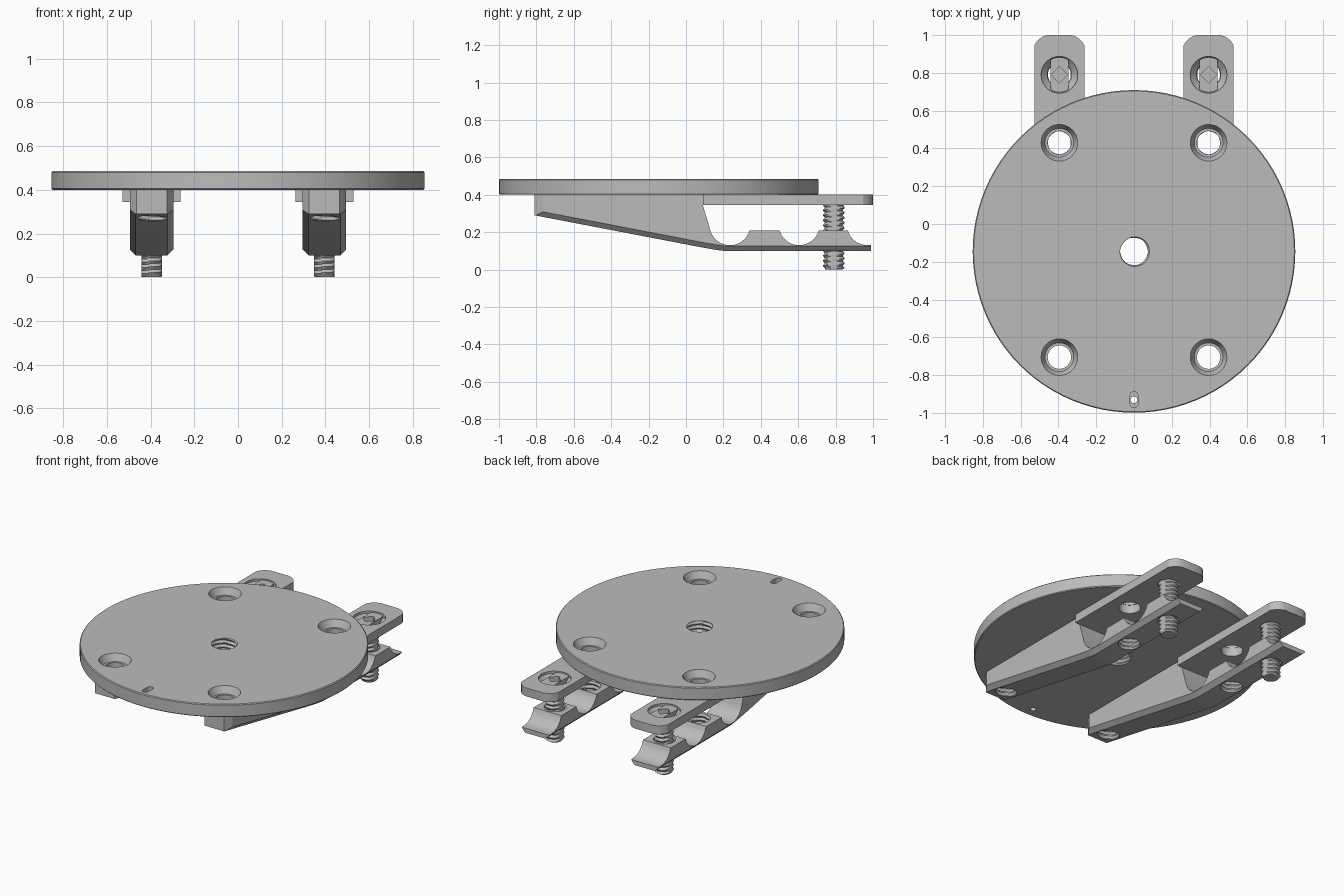
import bpy, bmesh, math

if "Cube" in bpy.data.objects:
    bpy.data.objects.remove(bpy.data.objects["Cube"])

grey = bpy.data.materials.new("plain grey")
grey.use_nodes = True
grey.diffuse_color = (0.5, 0.5, 0.5, 1)
grey.node_tree.nodes["Principled BSDF"].inputs["Base Color"].default_value = (0.5, 0.5, 0.5, 1)

PITCH = 0.027
ARM_X = 0.395
DISC_Y = -0.145


def make(name, bm):
    bmesh.ops.recalc_face_normals(bm, faces=bm.faces)
    mesh = bpy.data.meshes.new(name)
    bm.to_mesh(mesh)
    bm.free()
    mesh.materials.append(grey)
    ob = bpy.data.objects.new(name, mesh)
    bpy.context.collection.objects.link(ob)
    return ob


def prism(name, pts, axis, lo, hi, chamfer_count=0, chamfer=0.0):
    """Extrude an outline along x (points y, z) or z (points x, y)."""
    bm = bmesh.new()
    place = (lambda p, d: (d, *p)) if axis == "x" else (lambda p, d: (*p, d))
    sides = [[bm.verts.new(place(p, d)) for p in pts] for d in (lo, hi)]
    n = len(pts)
    bm.faces.new(sides[0])
    bm.faces.new(sides[1])
    for i in range(n):
        j = (i + 1) % n
        bm.faces.new((sides[0][i], sides[0][j], sides[1][j], sides[1][i]))
    if chamfer_count:
        bmesh.ops.recalc_face_normals(bm, faces=bm.faces)
        edges = [bm.edges.get((s[i], s[i + 1])) for s in sides for i in range(chamfer_count - 1)]
        bmesh.ops.bevel(bm, geom=edges, offset=chamfer, segments=1, affect="EDGES")
    return make(name, bm)


def lathe(name, x, y, rows, seg=32, flat=None):
    """Turn rows of (z, radius, thread depth) about a vertical axis."""
    bm = bmesh.new()
    rings = []
    for z, r, depth in rows:
        ring = []
        for i in range(seg):
            turn = i / seg
            rr = r + depth * abs(((z / PITCH - turn) % 1) * 2 - 1)
            px = rr * math.cos(turn * math.tau)
            if flat:
                px = max(-flat, min(flat, px))
            ring.append(bm.verts.new((x + px, y + rr * math.sin(turn * math.tau), z)))
        rings.append(ring)
    bm.faces.new(rings[0])
    bm.faces.new(rings[-1])
    for a, b in zip(rings, rings[1:]):
        for i in range(seg):
            j = (i + 1) % seg
            bm.faces.new((a[i], a[j], b[j], b[i]))
    return make(name, bm)


def thread(z0, z1, r, depth):
    n = round((z1 - z0) / PITCH * 6)
    return [(z0 + (z1 - z0) * i / n, r, depth) for i in range(n + 1)]


def plain(z0, z1, r):
    return [(z0, r, 0), (z1, r, 0)]


def combine(ob, cutters, operation="DIFFERENCE"):
    for cutter in cutters:
        cutter.hide_render = True
        mod = ob.modifiers.new("shape", "BOOLEAN")
        mod.operation, mod.solver, mod.object = operation, "EXACT", cutter
        bpy.context.view_layer.objects.active = ob
        bpy.ops.object.modifier_apply(modifier=mod.name)
        bpy.data.objects.remove(cutter)


def smooth(ob, angle=30):
    bpy.ops.object.select_all(action="DESELECT")
    ob.select_set(True)
    bpy.context.view_layer.objects.active = ob
    bpy.ops.object.shade_smooth_by_angle(angle=math.radians(angle))


def arc(cx, cy, r, start, end, steps):
    angles = [math.radians(start + (end - start) * i / steps) for i in range(steps + 1)]
    return [(cx + r * math.cos(a), cy + r * math.sin(a)) for a in angles]


# Round base disc with countersunk holes, a threaded centre and an index slot
disc = lathe("base_disc", 0, DISC_Y,
             [(0.4, 0.849, 0), (0.405, 0.854, 0), (0.48, 0.854, 0), (0.485, 0.849, 0)], 96)
cuts = [lathe("centre_cut", 0, DISC_Y, thread(0.38, 0.51, 0.072, 0.012))]
for sx in (-1, 1):
    for y in (0.43, -0.705):
        cuts.append(lathe("hole_cut", sx * ARM_X, y, [
            (0.38, 0.062, 0), (0.44, 0.062, 0), (0.44, 0.076, 0),
            (0.485, 0.097, 0), (0.51, 0.097, 0)]))
slot = arc(0, -0.908, 0.021, 0, 180, 8) + arc(0, -0.952, 0.021, 180, 360, 8)
cuts.append(prism("slot_cut", slot, "z", 0.45, 0.51))
cuts.append(lathe("pin_cut", 0, -0.93, plain(0.38, 0.47, 0.018), 16))
combine(disc, cuts)
smooth(disc)

# Side outline of an arm: tapered underside, then a scalloped lower jaw
underside = [(-0.81, 0.29), (0.06, 0.123), (0.11, 0.114), (0.15, 0.107), (0.2, 0.1), (0.99, 0.1)]
arm_outline = (underside + [(0.99, 0.13)]
               + arc(0.97, 0.239, 0.109, 270, 195.4, 8)
               + arc(0.605, 0.239, 0.109, 344.6, 195.4, 14)
               + arc(0.235, 0.239, 0.109, 344.6, 200, 14)
               + [(0.09, 0.345), (0.09, 0.4), (-0.81, 0.4)])


def mirrored(cx, half):
    return [(cx + x, y) for x, y in half] + [(cx - x, y) for x, y in reversed(half)]


TIP = [(0.133, 0.945), (0.121, 0.964), (0.106, 0.98), (0.088, 0.992), (0.065, 1.0)]

for side, cx in (("left", ARM_X), ("right", -ARM_X)):
    # Arm with chamfered lower edges, blunt nose and rounded tip
    arm = prism(side + "_arm", arm_outline, "x", cx - 0.1, cx + 0.1, len(underside), 0.027)
    plan = mirrored(cx, [(0.07, -0.81), (0.1, -0.765), (0.133, -0.7)] + TIP)
    combine(arm, [prism("plan_cut", plan, "z", 0, 0.6)], "INTERSECT")
    combine(arm, [
        lathe("front_cut", cx, -0.705, thread(0.15, 0.45, 0.062, 0.012)),
        lathe("middle_cut", cx, 0.43, thread(0.05, 0.27, 0.06, 0.011)),
        lathe("rear_cut", cx, 0.79, thread(0.05, 0.27, 0.06, 0.011))])
    smooth(arm, 25)

    # Upper jaw plate, wider than the arm
    plate = prism(side + "_upper_jaw", mirrored(cx, [(0.133, 0.09)] + TIP), "z", 0.345, 0.4)
    combine(plate, [
        lathe("plain_cut", cx, 0.43, plain(0.3, 0.45, 0.065)),
        lathe("sink_cut", cx, 0.79, [
            (0.3, 0.064, 0), (0.35, 0.064, 0), (0.385, 0.097, 0), (0.45, 0.097, 0)])])
    smooth(plate, 25)

    # Flat-sided clamp screw with a countersunk head and a square socket
    screw = lathe(side + "_clamp_screw", cx, 0.79,
                  [(0, 0.045, 0)] + thread(0.008, 0.34, 0.047, 0.012)
                  + [(0.35, 0.059, 0), (0.384, 0.093, 0), (0.394, 0.093, 0)], 32, 0.047)
    combine(screw, [lathe("socket_cut", cx, 0.79, plain(0.345, 0.45, 0.044), 4)])
    smooth(screw, 25)
